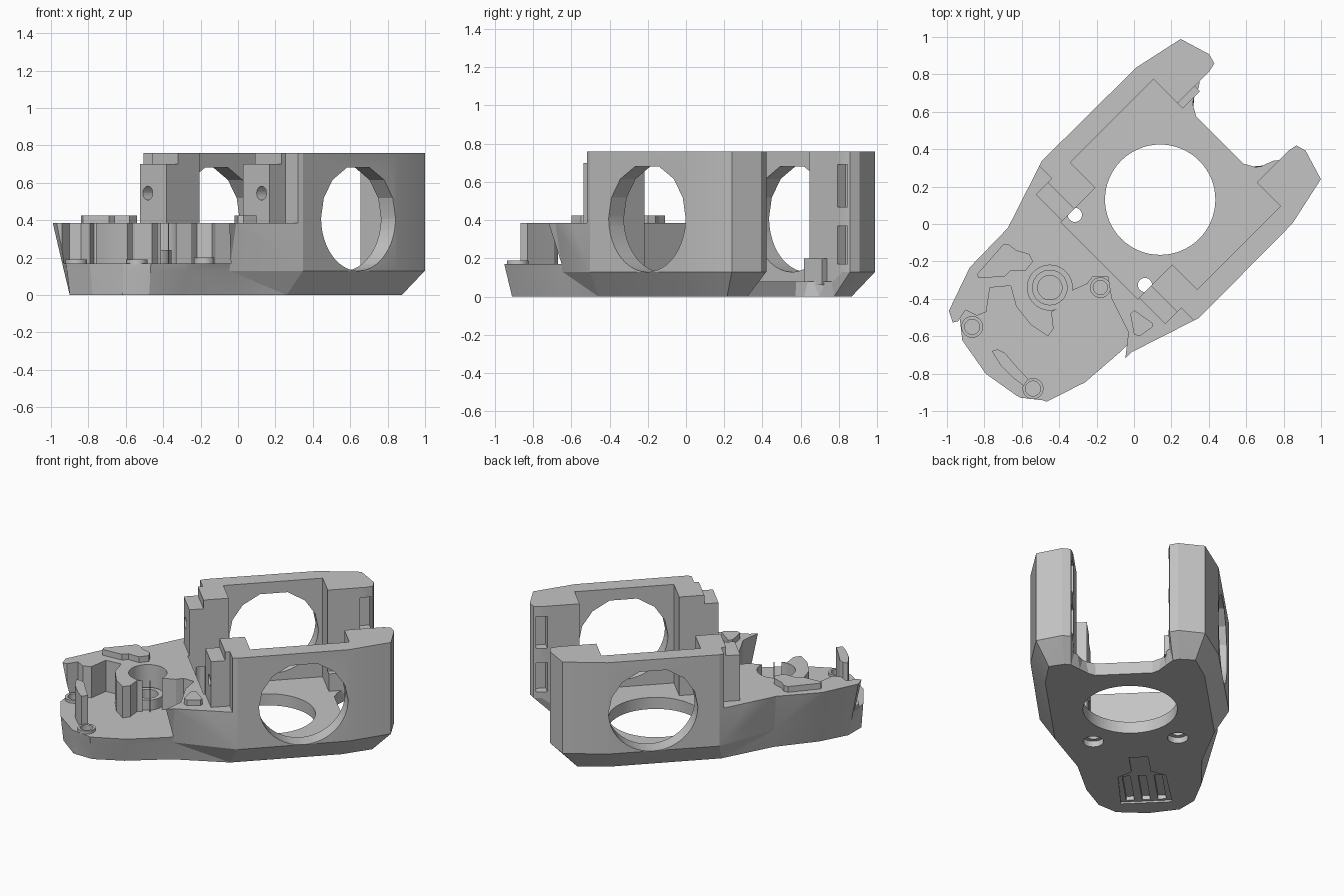
import bpy, bmesh, math
from mathutils import Vector

if "Cube" in bpy.data.objects:
    bpy.data.objects.remove(bpy.data.objects["Cube"])

grey = bpy.data.materials.new("plain_grey")
grey.use_nodes = True
grey.diffuse_color = (0.55, 0.55, 0.55, 1)
grey.node_tree.nodes["Principled BSDF"].inputs["Base Color"].default_value = (0.55, 0.55, 0.55, 1)

# The body runs diagonally: u is along it, v is across it, from the big floor hole
U = Vector((1, 1, 0)).normalized()
V = Vector((-1, 1, 0)).normalized()
ORIGIN = Vector((0.14, 0.13, 0))
Z = Vector((0, 0, 1))


def diag(u, v, z=0):
    return ORIGIN + U * u + V * v + Z * z


def loft(name, rings):
    """Closed solid through rings of equally many points, faces turned outward."""
    bm = bmesh.new()
    rows = [[bm.verts.new(p) for p in ring] for ring in rings]
    n = len(rows[0])
    for low, high in zip(rows, rows[1:]):
        for i in range(n):
            j = (i + 1) % n
            bm.faces.new((low[i], low[j], high[j], high[i]))
    bm.faces.new(rows[0][::-1])
    bm.faces.new(rows[-1])
    bmesh.ops.triangulate(bm, faces=bm.faces[:])
    if bm.calc_volume(signed=True) < 0:
        bmesh.ops.reverse_faces(bm, faces=bm.faces[:])
    mesh = bpy.data.meshes.new(name)
    bm.to_mesh(mesh)
    bm.free()
    mesh.materials.append(grey)
    obj = bpy.data.objects.new(name, mesh)
    bpy.context.collection.objects.link(obj)
    return obj


def prism(name, pts, z0, z1, local=False):
    """Upright prism from plan points, in world or diagonal coordinates."""
    base = [diag(*p) if local else Vector((*p, 0)) for p in pts]
    return loft(name, [[p + Z * z for p in base] for z in (z0, z1)])


def box(name, u0, u1, v0, v1, z0, z1):
    return prism(name, [(u0, v0), (u1, v0), (u1, v1), (u0, v1)], z0, z1, True)


def circle(x, y, r, n=40):
    return [(x + r * math.cos(math.tau * i / n), y + r * math.sin(math.tau * i / n)) for i in range(n)]


def modify(target, other, operation="DIFFERENCE"):
    """Apply a boolean and drop the helper; try the next solver if the solid collapses."""
    before = target.data.copy()
    bpy.context.view_layer.objects.active = target
    for solver in ("EXACT", "MANIFOLD", "FLOAT"):
        mod = target.modifiers.new("cut", "BOOLEAN")
        mod.operation, mod.object, mod.solver = operation, other, solver
        bpy.ops.object.modifier_apply(modifier=mod.name)
        if len(target.data.polygons) > len(before.polygons) // 4:
            break
        target.data = before.copy()
    bpy.data.objects.remove(other)


# Body outline, one half: upper edge and inset bottom edge
upper = [(-1.34, 0), (-1.29, .24), (-1.22, .38), (-.976, .465), (-.68, .47), (-.3, .594), (.41, .59),
         (.685, .53), (.735, .365), (.72, .31), (.6, .285), (.49, .245), (.455, .18)]
lower = [(-1.3, 0), (-1.27, .2), (-1.17, .3), (-.976, .36), (-.68, .39), (-.33, .5), (.38, .5),
         (.58, .46), (.6, .36), (.59, .32), (.53, .27), (.47, .22), (.445, .18)]
middle = [(a + (c - a) * .34, b + (d - b) * .34) if i < 5 else (c, d)
          for i, ((a, b), (c, d)) in enumerate(zip(lower, upper))]


def ring(half, z):
    full = half + [(u, -v) for u, v in reversed(half[1:])]
    return [diag(u, v, z) for u, v in full]


body = loft("body", [ring(lower, 0), ring(middle, .13), ring(upper, .39), ring(upper, .76)])

# Deck height on the nose, and the open bay between walls, posts and arms
modify(body, box("deck_cut", -2, -.45, -1, 1, .385, 1))
bay = [(-.46, .29), (-.2, .29), (-.2, .48), (.43, .48), (.43, .3), (.9, .3)]
modify(body, prism("bay_cut", bay + [(u, -v) for u, v in reversed(bay)], .08, 1, True))
modify(body, prism("floor_hole", circle(0, 0, .295, 64), -.1, .3, True))

# Round windows with a flat-sided top, through both walls
angles = [0, 22, 46, 72, 108, 134, 158] + list(range(180, 360, 8))
window = [(.12 + .283 * math.cos(math.radians(a)), .412 + .283 * math.sin(math.radians(a))) for a in angles]
modify(body, loft("window_cut", [[diag(u, v, z) for u, z in window] for v in (-.8, .8)]))

# Details mirrored across the long axis
for s in (1, -1):
    modify(body, box("post_top_cut", -.5, -.36, s * .2, s * .8, .7, 1))
    modify(body, box("post_side_cut", -.5, -.33, s * .49, s * .8, .385, 1))
    drill = [[diag(u, s * .43 + a, .545 + b) for a, b in circle(0, 0, .037, 24)] for u in (-.5, -.34)]
    modify(body, loft("post_hole", drill))
    modify(body, prism("bolt_hole", circle(-.38, s * .265, .038, 24), -.1, .3, True))
    modify(body, prism("bolt_counterbore", circle(-.38, s * .265, .065, 24), -.1, .04, True))
    for z0, z1 in ((.17, .37), (.47, .69)):
        modify(body, box("arm_slot", .635, .705, s * .25, s * .36, z0, z1))
    modify(body, box("arm_gusset", .43, .56, s * .26, s * .32, .06, .2), "UNION")

# Low shelf on the nose with its winding edge
shelf = [(-1.2, -.58), (-.94, -.52), (-.9, -.46), (-.84, -.49), (-.79, -.47), (-.77, -.34), (-.66, -.33),
         (-.63, -.44), (-.55, -.54), (-.46, -.6), (-.43, -.56), (-.44, -.47), (-.37, -.43), (-.34, -.36),
         (-.25, -.32), (-.22, -.28), (-.14, -.28), (-.12, -.4), (-.03, -.58), (-.05, -.75),
         (-.05, -1.3), (-1.2, -1.3)]
modify(body, prism("shelf_cut", shelf, .17, 1))
modify(body, prism("round_recess", circle(-.45, -.34, .12), .17, 1))
for x, y, r in ((-.45, -.34, .065), (-.18, -.34, .038), (-.865, -.55, .04), (-.54, -.88, .04)):
    modify(body, prism("boss_hole", circle(x, y, r), .1, 1))

# Fork-shaped recess under the nose
fork = [(-1.17, -.16), (-.84, -.15), (-.78, -.06), (-.6, -.06), (-.6, .06), (-.78, .06), (-.84, .15), (-1.17, .16)]
modify(body, prism("fork_recess", fork, -.1, .012, True))
for v in (-.1, 0, .1):
    modify(body, box("fork_slot", -1.15, -.85, v - .025, v + .025, -.1, .04))


# Raised rings around the nose holes
def collar(name, x, y, r, hole, top):
    obj = prism(name, circle(x, y, r), .16, top)
    modify(obj, prism("collar_hole", circle(x, y, hole), 0, 1))
    return obj


parts = [body,
         collar("pivot_ring", -.45, -.34, .095, .065, .24),
         collar("small_ring", -.18, -.34, .055, .038, .2),
         collar("right_nose_ring", -.865, -.55, .058, .04, .19),
         collar("front_nose_ring", -.54, -.88, .056, .04, .19)]

# Curved fin on the shelf and raised pads on the deck
parts.append(prism("curved_fin", [(-.76, -.68), (-.73, -.67), (-.69, -.69), (-.63, -.76), (-.565, -.83),
                                  (-.59, -.865), (-.65, -.82), (-.71, -.76)], .16, .385))
parts.append(prism("large_pad", [(-.84, -.27), (-.7, -.11), (-.67, -.11), (-.63, -.14), (-.56, -.16), (-.54, -.2),
                                 (-.58, -.25), (-.66, -.25), (-.69, -.28), (-.83, -.29)], .37, .425))
parts.append(prism("small_pad", [(-.02, -.48), (0, -.46), (.1, -.53), (.1, -.55), (.03, -.6), (0, -.59)], .37, .425))

for obj in parts:
    bpy.ops.object.select_all(action="DESELECT")
    obj.select_set(True)
    bpy.context.view_layer.objects.active = obj
    bpy.ops.object.shade_smooth_by_angle(angle=math.radians(15))
